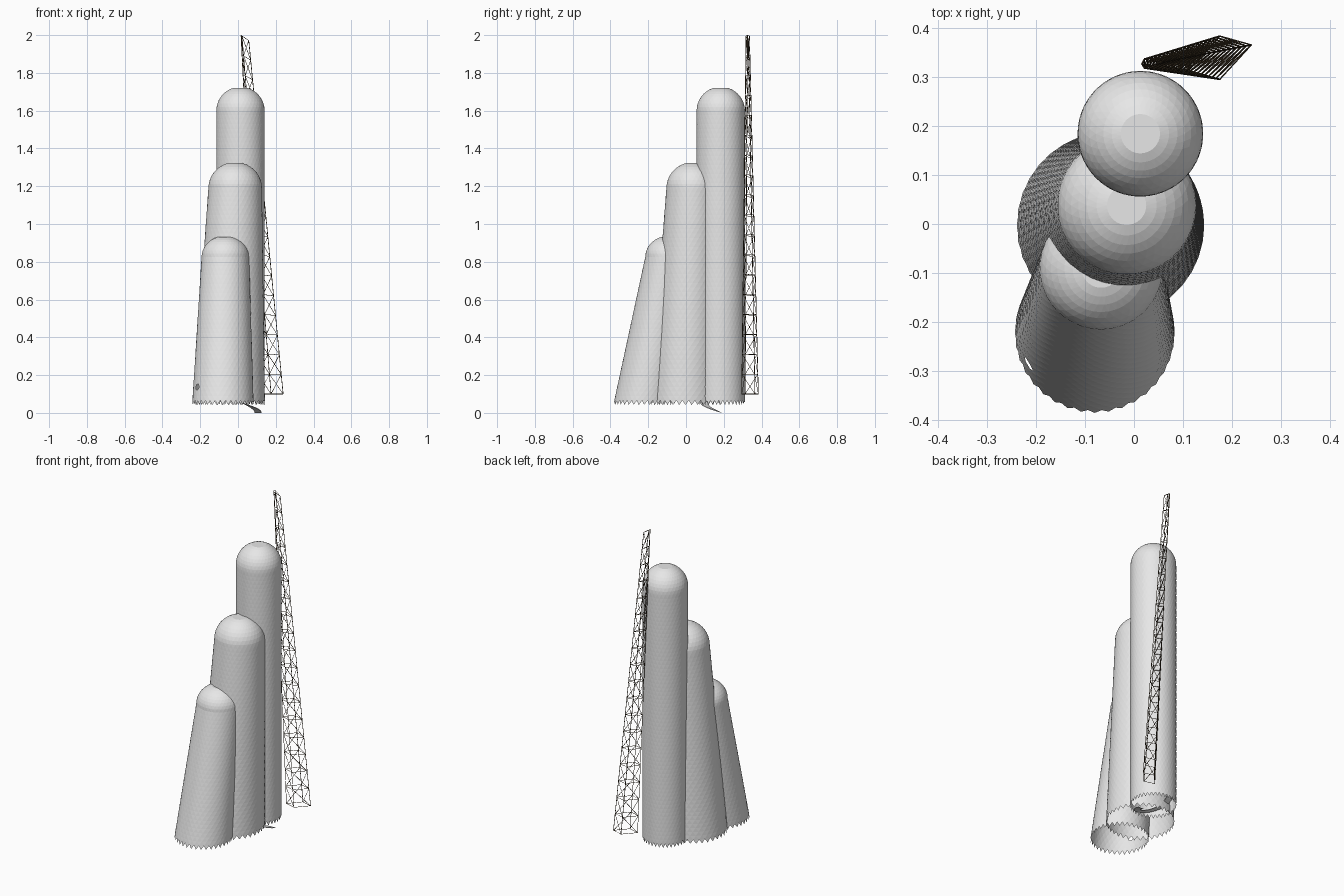
import bpy, bmesh, math
from mathutils import Vector

if "Cube" in bpy.data.objects:
    bpy.data.objects.remove(bpy.data.objects["Cube"])

SIDES = 36


def material(name, rgb):
    m = bpy.data.materials.new(name)
    m.diffuse_color = (*rgb, 1)
    m.use_nodes = True
    m.node_tree.nodes["Principled BSDF"].inputs["Base Color"].default_value = m.diffuse_color
    return m


SHELL = material("pale grey shell", (0.8, 0.8, 0.8))
MAST = material("dark brown steel", (0.06, 0.04, 0.02))


def finish(bm, name, mat):
    me = bpy.data.meshes.new(name)
    bm.to_mesh(me)
    bm.free()
    me.materials.append(mat)
    ob = bpy.data.objects.new(name, me)
    bpy.context.collection.objects.link(ob)
    return ob


def tower(name, c0, r0, c1, r1, z1, ztop, hole=None):
    """Leaning tapered shell of staggered triangles with a saw-tooth foot and dome."""
    z0, cap = 0.042, 0.04
    c0, c1 = Vector(c0), Vector(c1)
    rows = round((z1 - z0) / 0.024)
    rings = []
    for i in range(rows + 1):
        t = i / rows
        rings.append((z0 + (z1 - z0) * t, r0 + (r1 - r0) * t))
    # dome profile, ending in a flat cap
    amax = math.acos(cap / r1)
    h = (ztop - z1) / math.sin(amax)
    for i in range(1, 9):
        a = amax * i / 8
        rings.append((z1 + h * math.sin(a), r1 * math.cos(a)))

    bm = bmesh.new()
    loops = []
    for k, (z, r) in enumerate(rings):
        c = c0.lerp(c1, min(1, (z - z0) / (z1 - z0)))
        off = 0.5 * (k % 2)
        loop = []
        for j in range(SIDES):
            a = 2 * math.pi * (j + off) / SIDES
            loop.append(bm.verts.new((c.x + r * math.cos(a), c.y + r * math.sin(a), z)))
        loops.append(loop)
    for k in range(len(loops) - 1):
        lo, up = loops[k], loops[k + 1]
        for j in range(SIDES):
            n, p = (j + 1) % SIDES, (j - 1) % SIDES
            if k % 2 == 0:
                down, upward = (lo[j], up[j], up[p]), (lo[j], lo[n], up[j])
            else:
                down, upward = (lo[j], up[n], up[j]), (lo[j], lo[n], up[n])
            bm.faces.new(down)
            if k:                       # lowest row keeps only the teeth
                bm.faces.new(upward)
    bm.faces.new(loops[-1])
    # round porthole: cut the corner off around one lattice point
    if hole:
        v = min(bm.verts, key=lambda q: (q.co - Vector(hole)).length)
        spot = v.co.copy()
        bmesh.ops.bevel(bm, geom=[v], offset=0.017, offset_type='OFFSET',
                        segments=1, affect='VERTICES')
        bm.faces.ensure_lookup_table()
        f = min(bm.faces, key=lambda q: (q.calc_center_median() - spot).length)
        bmesh.ops.delete(bm, geom=[f], context='FACES')
    return finish(bm, name, SHELL)


tower("tall_tower", (0.013, 0.184), 0.128, (0.013, 0.184), 0.128, 1.60, 1.72)
tower("middle_tower", (-0.048, -0.003), 0.191, (-0.015, 0.038), 0.142, 1.19, 1.322)
tower("short_tower", (-0.08, -0.222), 0.163, (-0.067, -0.09), 0.126, 0.825, 0.932,
      hole=(-0.215, -0.298, 0.138))

# spiral ramp winding up inside the tall tower
bm = bmesh.new()
prev = None
STEPS, TURNS, PITCH = 24, 7, 0.216
for i in range(STEPS * TURNS + 1):
    a = -2 * math.pi * i / STEPS
    z = PITCH * i / STEPS
    row = [bm.verts.new((0.013 + r * math.cos(a), 0.187 + r * math.sin(a), z + dz))
           for r, dz in ((0.075, 0), (0.112, 0), (0.112, 0.003), (0.075, 0.003))]
    if prev:
        for j in range(4):
            n = (j + 1) % 4
            bm.faces.new((prev[j], prev[n], row[n], row[j]))
    else:
        bm.faces.new(row)
    prev = row
bm.faces.new(prev)
bmesh.ops.recalc_face_normals(bm, faces=bm.faces)
finish(bm, "spiral_ramp", SHELL)

# leaning four-legged lattice mast on a parallelogram footprint
BASE = [Vector(p) for p in ((0.175, 0.383, 0.1), (0.239, 0.365, 0.1),
                            (0.175, 0.295, 0.1), (0.111, 0.313, 0.1))]
TOP = [Vector(p) for p in ((0.021, 0.336, 1.995), (0.057, 0.330, 1.972),
                           (0.021, 0.318, 1.995), (0.016, 0.326, 1.999))]
BAYS = 18
bm = bmesh.new()


def strut(a, b, r=0.0014):
    d = b - a
    res = bmesh.ops.create_cone(bm, cap_ends=True, segments=4, radius1=r, radius2=r,
                                depth=d.length)
    q = d.to_track_quat('Z', 'Y')
    for v in res["verts"]:
        v.co = q @ v.co + (a + b) / 2


levels = [[b.lerp(t, k / BAYS) for b, t in zip(BASE, TOP)] for k in range(BAYS + 1)]
for b, t in zip(BASE, TOP):
    strut(b, t, 0.0018)
for k, lv in enumerate(levels):
    for i in range(4):
        n = (i + 1) % 4
        strut(lv[i], lv[n])
        if k < BAYS:
            strut(lv[i], levels[k + 1][n])
finish(bm, "lattice_mast", MAST)
